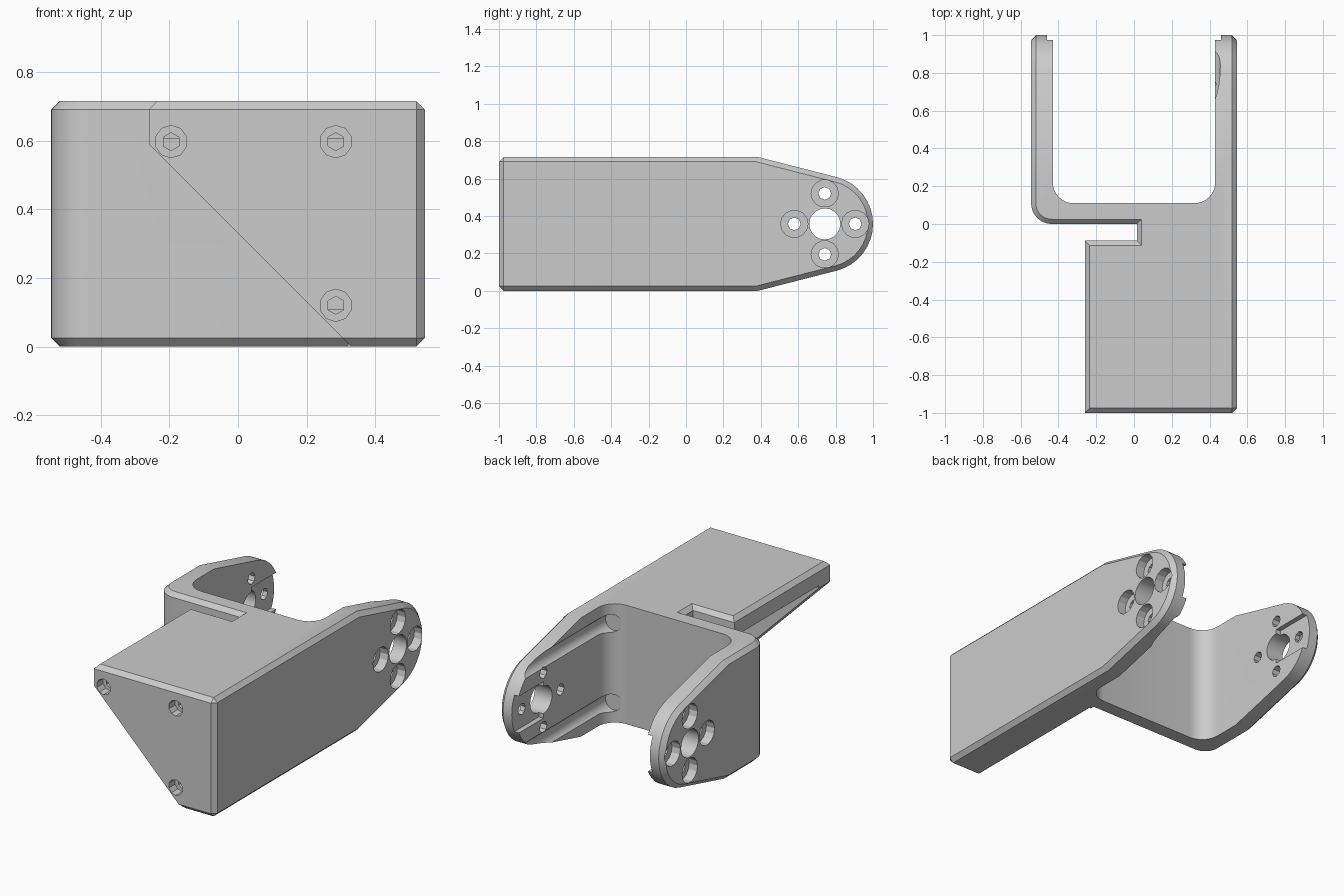
import bpy, bmesh
from math import pi, sin, cos, asin, atan2, hypot, radians
from mathutils import Matrix

old = bpy.data.objects.get("Cube")
if old:
    bpy.data.objects.remove(old, do_unlink=True)

HEIGHT, HALF, INNER = 0.715, 0.545, 0.43
CHAMFER, FILLET, WALL = 0.025, 0.11, 0.11
HUB_Y, MID_Z, TIP_R = 0.742, 0.3575, 0.258

grey = bpy.data.materials.new("light grey plastic")
grey.use_nodes = True
colour = (0.6, 0.6, 0.6, 1)
grey.diffuse_color = colour
grey.node_tree.nodes["Principled BSDF"].inputs["Base Color"].default_value = colour


def arc(cx, cy, r, start, end, steps):
    """Points along an arc, angles in radians."""
    angles = [start + (end - start) * i / steps for i in range(steps + 1)]
    return [(cx + r * cos(a), cy + r * sin(a)) for a in angles]


def prism(name, points, low, high, place, bevel_if=None, offset=CHAMFER):
    """Extrude an outline; place maps (u, v, depth) to xyz."""
    bm = bmesh.new()
    face = bm.faces.new([bm.verts.new(place(u, v, low)) for u, v in points])
    step = [b - a for a, b in zip(place(0, 0, low), place(0, 0, high))]
    out = bmesh.ops.extrude_face_region(bm, geom=[face])
    moved = [g for g in out["geom"] if isinstance(g, bmesh.types.BMVert)]
    bmesh.ops.translate(bm, verts=moved, vec=step)
    bmesh.ops.recalc_face_normals(bm, faces=bm.faces[:])
    if bevel_if:
        chosen = [e for e in bm.edges if bevel_if(e.verts[0].co, e.verts[1].co)]
        bmesh.ops.bevel(bm, geom=chosen, offset=offset, segments=1,
                        affect='EDGES', clamp_overlap=False)
    return finish(name, bm)


def finish(name, bm):
    mesh = bpy.data.meshes.new(name)
    bm.to_mesh(mesh)
    bm.free()
    obj = bpy.data.objects.new(name, mesh)
    mesh.materials.append(grey)
    bpy.context.collection.objects.link(obj)
    return obj


def rod(axis, centre, radius, low, high, sides):
    """Cylinder cutter along x or y; centre holds the two other coordinates."""
    bm = bmesh.new()
    bmesh.ops.create_cone(bm, cap_ends=True, segments=sides, radius1=radius,
                          radius2=radius, depth=high - low)
    mid, (a, b) = (low + high) / 2, centre
    if axis == 'x':
        matrix = Matrix.Translation((mid, a, b)) @ Matrix.Rotation(pi / 2, 4, 'Y')
    else:
        matrix = Matrix.Translation((a, mid, b)) @ Matrix.Rotation(pi / 2, 4, 'X')
    bm.transform(matrix)
    return finish("cutter", bm)


def combine(target, tool, operation='DIFFERENCE'):
    mod = target.modifiers.new("cut", 'BOOLEAN')
    mod.operation, mod.solver, mod.object = operation, 'EXACT', tool
    bpy.context.view_layer.objects.active = target
    bpy.ops.object.modifier_apply(modifier=mod.name)
    bpy.data.objects.remove(tool, do_unlink=True)


def along_x(u, v, d):
    return (d, u, v)


def along_y(u, v, d):
    return (u, d, v)


def along_z(u, v, d):
    return (u, v, d)


# Plan outline: fork, cross wall, relief slot and mounting block
far, block_back = 1.1, -0.088
outline = [(INNER, far), (HALF, far), (HALF, -1), (-0.26, -1),
           (-0.26, block_back), (0.015, block_back), (0.015, 0)]
outline += arc(-HALF + FILLET, FILLET, FILLET, -pi / 2, -pi, 8)
outline += [(-HALF, far), (-INNER, far)]
outline += arc(-INNER + FILLET, 2 * FILLET, FILLET, pi, 1.5 * pi, 8)
outline += arc(INNER - FILLET, 2 * FILLET, FILLET, -pi / 2, 0, 8)


def outer_rim(a, b):
    if abs(a.z - b.z) > 0.1:                      # one vertical front corner
        return a.x > 0.5 and a.y < -0.9
    inside = all(abs(p.x) < INNER + 0.001 and p.y > 0.1 for p in (a, b))
    end = a.y > 1 and b.y > 1
    return not inside and not end


bracket = prism("servo_bracket", outline, 0, HEIGHT, along_z, outer_rim)

# Side envelope: tapered arms with round chamfered tips
dy, dz = HUB_Y - 0.385, HEIGHT - MID_Z
tilt = atan2(dz, dy) - asin(TIP_R / hypot(dy, dz))
turn = pi / 2 - tilt
side = arc(HUB_Y, MID_Z, TIP_R, turn, -turn, 16)
back = -1.3
rise = HEIGHT + (0.385 - back) * sin(tilt) / cos(tilt)
side += [(back, HEIGHT - rise), (back, rise)]
envelope = prism("envelope", side, -HALF - 0.003, HALF + 0.003, along_x,
                 lambda a, b: abs(a.x - b.x) < 0.01 and max(a.y, b.y) > 0, 0.03)
combine(bracket, envelope, 'INTERSECT')

# Diagonal opening of the mounting box, up to the cross wall
corner = [(-0.7, 1.03), (-0.7, -0.1), (0.43, -0.1)]
combine(bracket, prism("cutter", corner, -1.2, 0, along_y))

# Pocket inside the box, leaving top, bottom, left and front walls
front, top = WALL - 1, HEIGHT - WALL
pocket = [(front, WALL), (0, WALL), (0, top), (front, top)]
combine(bracket, prism("cutter", pocket, -0.7, INNER, along_x))

# Lower chamfer of the cross wall continued under the box
wedge = [(-0.01, CHAMFER + 0.01), (-0.01, -0.05), (CHAMFER + 0.05, -0.05)]
combine(bracket, prism("cutter", wedge, -0.02, 0.32, along_x))

# Horn slots open at the arm tips, on both inner faces
slot = [(HUB_Y, MID_Z - 0.11), (far, MID_Z - 0.11),
        (far, MID_Z + 0.11), (HUB_Y, MID_Z + 0.11)]
combine(bracket, prism("cutter", slot, -0.46, 0.46, along_x))

# Hub hole and four counterbored screw holes through both arms
combine(bracket, rod('x', (HUB_Y, MID_Z), 0.083, -0.7, 0.7, 20))
for i in range(4):
    spot = (HUB_Y + 0.163 * cos(i * pi / 2), MID_Z + 0.163 * sin(i * pi / 2))
    combine(bracket, rod('x', spot, 0.034, -0.7, 0.7, 8))
    for low, high in ((-0.7, -0.49), (0.49, 0.7)):
        combine(bracket, rod('x', spot, 0.073, low, high, 14))

# Screw clearance troughs along the left arm, running out in the fillet
for z in (0.118, 0.597):
    combine(bracket, rod('y', (0.403, z), 0.054, 0.112, far, 24))

# Counterbored screw holes through the front wall
for spot in ((-0.195, 0.597), (0.285, 0.597), (0.285, 0.12)):
    combine(bracket, rod('y', spot, 0.047, -1.1, -0.94, 10))
    combine(bracket, rod('y', spot, 0.026, -1.1, -0.86, 6))

bpy.ops.object.select_all(action='DESELECT')
bracket.select_set(True)
bpy.context.view_layer.objects.active = bracket
bpy.ops.object.shade_smooth_by_angle(angle=radians(25))
